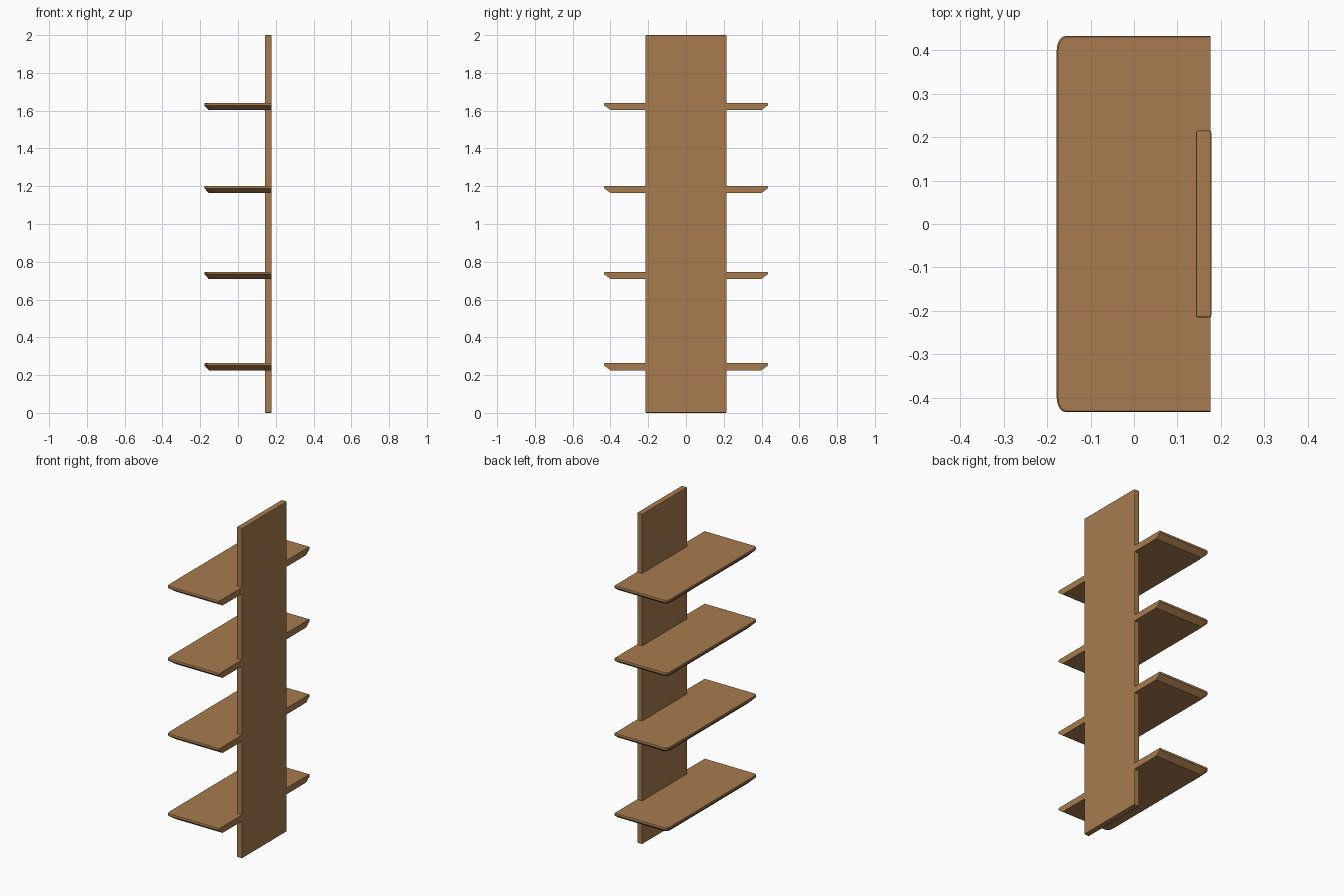
import bpy, bmesh, math

if "Cube" in bpy.data.objects:
    bpy.data.objects.remove(bpy.data.objects["Cube"])

wood = bpy.data.materials.new("warm wood")
wood.diffuse_color = (0.39, 0.20, 0.078, 1)
wood.use_nodes = True
wood.node_tree.nodes["Principled BSDF"].inputs["Base Color"].default_value = wood.diffuse_color


def finish(name, bm):
    bmesh.ops.recalc_face_normals(bm, faces=bm.faces)
    me = bpy.data.meshes.new(name)
    bm.to_mesh(me)
    bm.free()
    me.materials.append(wood)
    ob = bpy.data.objects.new(name, me)
    bpy.context.collection.objects.link(ob)
    return ob


# Back panel: tall board with softened edges
bm = bmesh.new()
bmesh.ops.create_cube(bm, size=1)
for v in bm.verts:
    v.co = (0.1605 + v.co.x * 0.035, v.co.y * 0.43, 1 + v.co.z * 2)
bmesh.ops.bevel(bm, geom=list(bm.edges), offset=0.004, segments=2,
                profile=0.5, affect='EDGES')
finish("back_panel", bm)


def outline(front_in, side_in):
    """Shelf plan with two rounded front corners and a straight back edge."""
    x0, x1, y = -0.178 + front_in, 0.1765, 0.433 - side_in
    rx, ry, n = 0.02, 0.033, 5
    half = [(x1, y)]
    for i in range(n + 1):
        a = math.pi / 2 * i / n
        half.append((x0 + rx - rx * math.sin(a), y - ry + ry * math.cos(a)))
    return half + [(px, -py) for px, py in reversed(half)]


# Shelves: short upright lip, then an undercut on the front and both ends
def shelf(name, top):
    bm = bmesh.new()
    rings = []
    for fi, si, dz in [(0.003, 0.002, 0), (0, 0, 0.003),
                       (0, 0, 0.013), (0.024, 0.034, 0.038)]:
        rings.append([bm.verts.new((x, y, top - dz)) for x, y in outline(fi, si)])
    for a, b in zip(rings, rings[1:]):
        for i in range(len(a)):
            j = (i + 1) % len(a)
            bm.faces.new((a[i], a[j], b[j], b[i]))
    bm.faces.new(rings[0])
    bm.faces.new(rings[-1])
    finish(name, bm)


for k, top in enumerate((0.263, 0.747, 1.202, 1.641)):
    shelf(f"shelf_{k + 1}", top)
